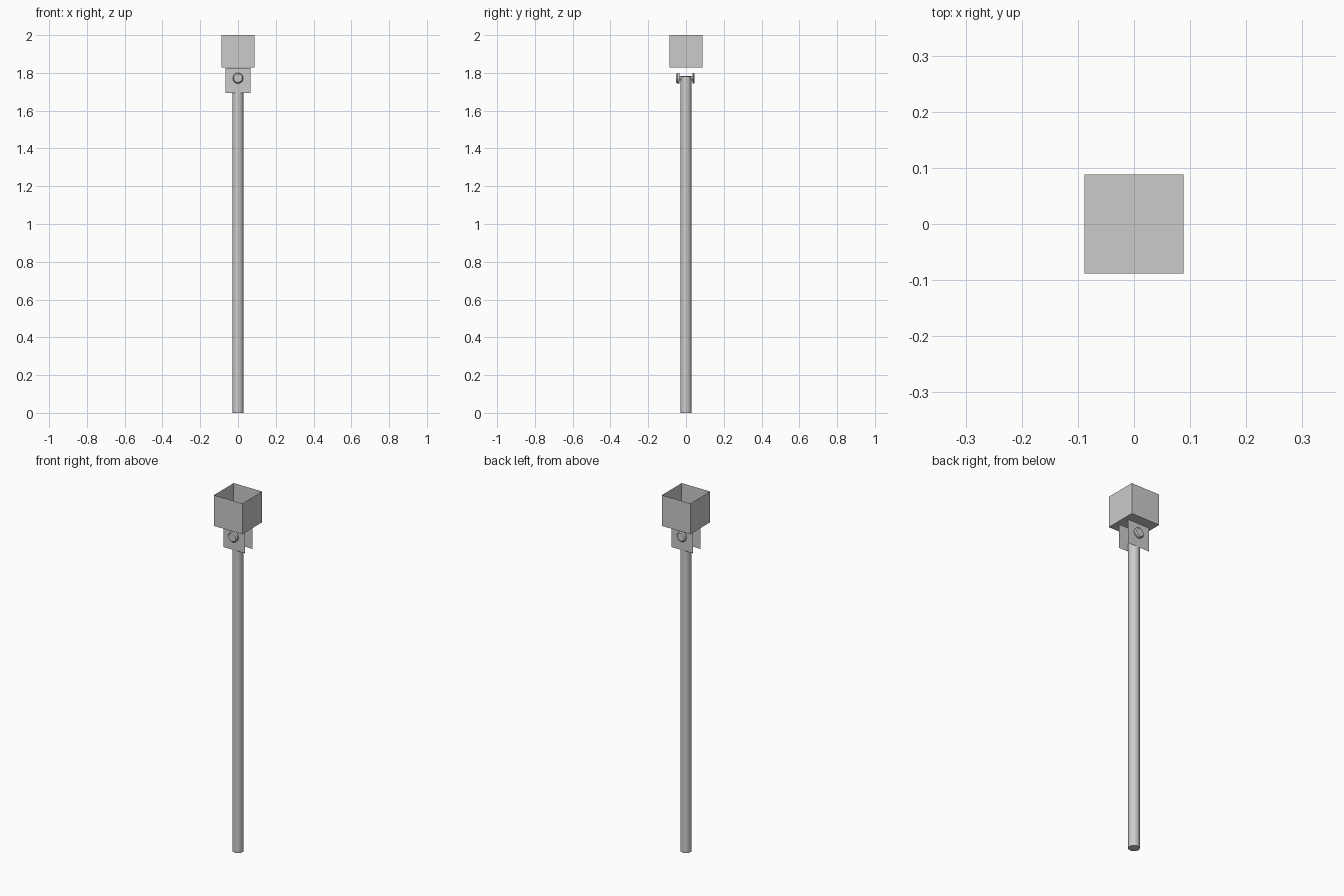
import bpy, bmesh
from math import pi
from mathutils import Matrix, Vector

if "Cube" in bpy.data.objects:
    bpy.data.objects.remove(bpy.data.objects["Cube"])


def finish(name, bm, smooth=False):
    bmesh.ops.recalc_face_normals(bm, faces=bm.faces)
    me = bpy.data.meshes.new(name)
    bm.to_mesh(me)
    bm.free()
    ob = bpy.data.objects.new(name, me)
    bpy.context.collection.objects.link(ob)
    if smooth:
        bpy.context.view_layer.objects.active = ob
        ob.select_set(True)
        bpy.ops.object.shade_smooth_by_angle(angle=pi / 5)
        ob.select_set(False)
    return ob


def lathe(name, profile, segments, matrix):
    """Spin (radius, height) points around z, then place with matrix."""
    bm = bmesh.new()
    verts = [bm.verts.new((r, 0, h)) for r, h in profile]
    edges = [bm.edges.new(p) for p in zip(verts, verts[1:])]
    bmesh.ops.spin(bm, geom=verts + edges, cent=(0, 0, 0), axis=(0, 0, 1),
                   angle=2 * pi, steps=segments, use_duplicate=False)
    bmesh.ops.remove_doubles(bm, verts=bm.verts, dist=1e-5)
    bmesh.ops.transform(bm, matrix=matrix, verts=bm.verts)
    return finish(name, bm, True)


# Round pole
lathe("pole", [(0, 0), (0.029, 0), (0.029, 1.78), (0, 1.78)], 16, Matrix())

# Open-topped sheet box
bm = bmesh.new()
bmesh.ops.create_cube(bm, size=1, matrix=Matrix.Translation((0, 0, 1.914))
                      @ Matrix.Diagonal((0.176, 0.176, 0.172, 1)))
bm.normal_update()
bmesh.ops.delete(bm, geom=[f for f in bm.faces if f.normal.z > 0.9],
                 context='FACES')
finish("open_box", bm)

# Sheet bracket: one inverted U gripping the pole front and back
bm = bmesh.new()
outline = [(-0.033, 1.694), (-0.033, 1.827), (0.033, 1.827), (0.033, 1.694)]
rows = [[bm.verts.new((x, y, z)) for x in (-0.067, 0.067)] for y, z in outline]
for a, b in zip(rows, rows[1:]):
    bm.faces.new((a[0], a[1], b[1], b[0]))
finish("bracket", bm)

# Cross bolt with a rounded head at each end
for name, side, length in (("front_bolt_head", -1, 0.052),
                           ("back_bolt_head", 1, 0.046)):
    turn = Vector((0, side, 0)).to_track_quat('Z', 'Y').to_matrix().to_4x4()
    lathe(name, [(0.012, 0), (0.012, 0.034), (0.028, 0.034),
                 (0.028, length - 0.006), (0.022, length), (0, length)],
          24, Matrix.Translation((0, 0, 1.772)) @ turn)
